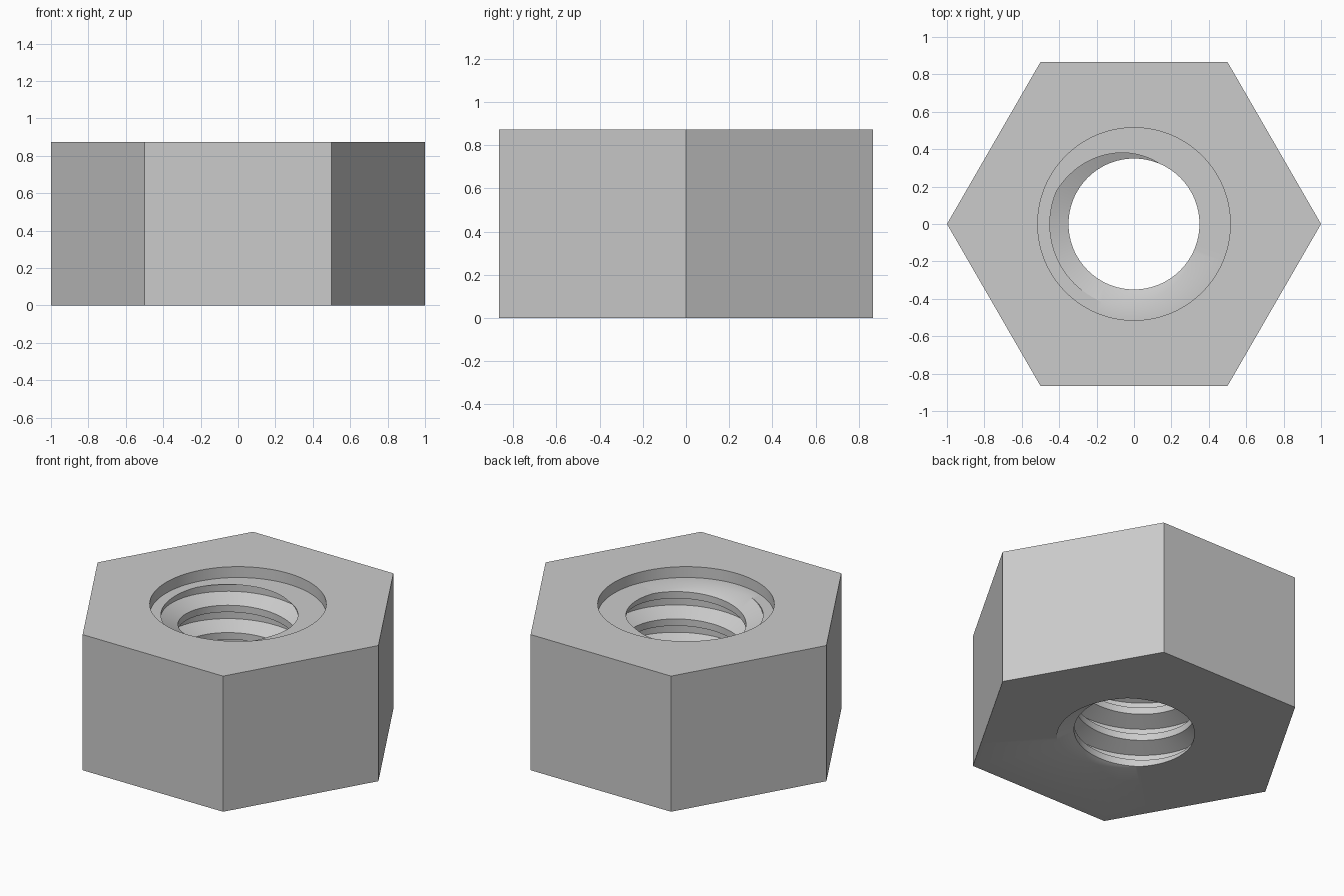
import bpy
import bmesh
from math import pi, cos, sin, radians

cube = bpy.data.objects.get("Cube")
if cube:
    bpy.data.objects.remove(cube, do_unlink=True)

HEIGHT = 0.873
STEPS = 96                    # divisions around the bore
PITCH = 0.176
MINOR, MAJOR = 0.35, 0.45     # thread crest and root radii
SEAT_RADIUS = 0.515           # shallow recess in the top
SEAT_Z = PITCH * 4.5625


def hex_radius(angle):
    """Distance from the axis to the hexagon's edge."""
    return cos(pi / 6) / cos(angle % (pi / 3) - pi / 6)


def thread_radius(z, turn):
    """Trapezoid thread: flat root, sloping flanks, flat crest."""
    u = (z / PITCH - turn + 0.5) % 1 - 0.5
    slope = min(max((abs(u) - 0.125) / 0.25, 0), 1)
    return MAJOR + (MINOR - MAJOR) * slope


def section(turn):
    """Closed radial section of the nut as (radius, height) pairs."""
    points = [(hex_radius(turn * 2 * pi), 0)]
    for k in range(-2, 6):
        for phase in (-0.375, -0.125, 0.125, 0.375):
            z = min(max(PITCH * (turn + k + phase), 0), SEAT_Z)
            points.append((thread_radius(z, turn), z))
    points += [(SEAT_RADIUS, SEAT_Z), (SEAT_RADIUS, HEIGHT),
               (hex_radius(turn * 2 * pi), HEIGHT)]
    return points


# Hexagonal body with recess and helical thread, lofted around the axis
bm = bmesh.new()
columns = []
for i in range(STEPS + 1):
    turn = i / STEPS
    a = turn * 2 * pi
    columns.append([bm.verts.new((r * cos(a), r * sin(a), z))
                    for r, z in section(turn)])
for left, right in zip(columns, columns[1:]):
    for j in range(len(left)):
        n = (j + 1) % len(left)
        bm.faces.new((left[j], left[n], right[n], right[j]))
bmesh.ops.remove_doubles(bm, verts=bm.verts, dist=0.00002)
bmesh.ops.recalc_face_normals(bm, faces=bm.faces)

mesh = bpy.data.meshes.new("hex_nut")
bm.to_mesh(mesh)
bm.free()
nut = bpy.data.objects.new("hex_nut", mesh)
bpy.context.collection.objects.link(nut)

# Plain grey metal
grey = bpy.data.materials.new("light grey")
grey.use_nodes = True
colour = (0.6, 0.6, 0.6, 1)
grey.diffuse_color = colour
grey.node_tree.nodes["Principled BSDF"].inputs["Base Color"].default_value = colour
mesh.materials.append(grey)

bpy.ops.object.select_all(action="DESELECT")
nut.select_set(True)
bpy.context.view_layer.objects.active = nut
bpy.ops.object.shade_smooth_by_angle(angle=radians(30))
